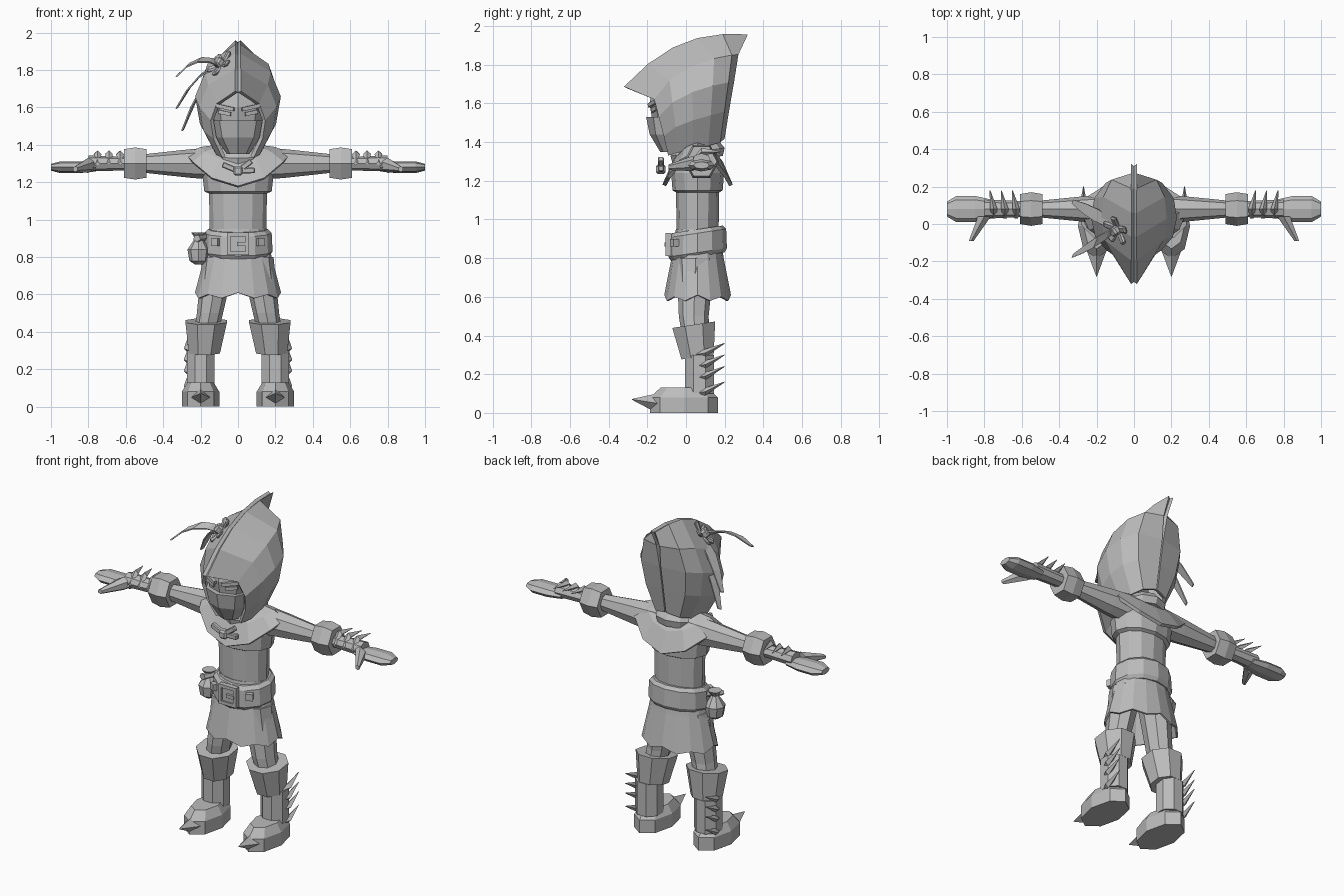
import bpy, bmesh, math
from mathutils import Vector, Matrix
from mathutils.bvhtree import BVHTree

default_cube = bpy.data.objects.get("Cube")
if default_cube:
    bpy.data.objects.remove(default_cube)

colour = (.5, .5, .5, 1)
grey = bpy.data.materials.new("plain grey")
grey.use_nodes = True
grey.diffuse_color = colour
grey.node_tree.nodes["Principled BSDF"].inputs["Base Color"].default_value = colour

POINT = .002


def finish(name, bm, mirror=False, thickness=None, bevel=None):
    """Turn a bmesh into a grey object with its modifiers."""
    bmesh.ops.recalc_face_normals(bm, faces=bm.faces)
    mesh = bpy.data.meshes.new(name)
    bm.to_mesh(mesh)
    bm.free()
    mesh.materials.append(grey)
    ob = bpy.data.objects.new(name, mesh)
    bpy.context.scene.collection.objects.link(ob)
    if bevel:
        modifier = ob.modifiers.new("bevel", 'BEVEL')
        modifier.width, modifier.segments = bevel, 1
    if thickness:
        ob.modifiers.new("thickness", 'SOLIDIFY').thickness = thickness
    if mirror:
        ob.modifiers.new("mirror", 'MIRROR')
    return ob


def skin(bm, rings, closed=True, caps=True):
    """Bridge neighbouring lists of points with quads."""
    loops = [[bm.verts.new(point) for point in ring] for ring in rings]
    for lower, upper in zip(loops, loops[1:]):
        pairs = list(zip(lower, upper))
        followers = pairs[1:] + pairs[:1] if closed else pairs[1:]
        for (a, b), (c, d) in zip(pairs, followers):
            bm.faces.new((a, c, d, b))
    if caps:
        bm.faces.new(loops[0])
        bm.faces.new(loops[-1])


def sweep(name, path, radii, sides=8, flat=1, turn=0, caps=True, warp=None, **options):
    """Loft polygons along a path, each lying square to the path's main axis."""
    path = [Vector(point) for point in path]
    span = path[-1] - path[0]
    main = max(range(3), key=lambda axis: abs(span[axis]))
    across, over = [Vector(row) for axis, row in enumerate(Matrix.Identity(3)) if axis != main]
    rings = []
    for centre, radius in zip(path, radii):
        angles = [math.tau * (side + turn) / sides for side in range(sides)]
        ring = [centre + radius * (across * math.sin(a) - over * flat * math.cos(a)) for a in angles]
        rings.append([warp(point) for point in ring] if warp else ring)
    bm = bmesh.new()
    skin(bm, rings, caps=caps)
    return finish(name, bm, **options)


def column(*heights, x=0, y=.06):
    return [(x, y, z) for z in heights]


def row(*reaches, y=.08, z=1.3):
    return [(x, y, z) for x in reaches]


def place(location, angle=0, axis='Y'):
    return Matrix.Translation(location) @ Matrix.Rotation(angle, 4, axis)


def box(name, frame, size, **options):
    bm = bmesh.new()
    bmesh.ops.create_cube(bm, size=1, matrix=frame @ Matrix.Diagonal(size).to_4x4())
    return finish(name, bm, **options)


def lean(point):
    """Raise the back of a ring."""
    return point + Vector((0, 0, point.y * .15))


def drape(point):
    """Lift cloth where it lies over the shoulders."""
    return point + Vector((0, 0, 2.2 * point.x ** 2))


# Torso, belt and ragged skirt
sweep("torso", column(.9, 1.14, 1.15, 1.24, 1.32, 1.4), (.15, .155, .18, .19, .16, .09), sides=12, flat=.72)
sweep("belt", column(.8, .82, .92, .94), (.17, .185, .18, .16), sides=12, flat=.82, warp=lean)
skirt = sweep("skirt", column(.95, .8, .6), (.15, .18, .23), sides=16, flat=.75, caps=False, thickness=.01)
for index, vertex in enumerate(skirt.data.vertices[-16:]):
    vertex.co.z += (.01, -.02, 0, -.02)[index % 4]

# Buckle frame with its plate and tongue, and a stud on each side
buckle = place((0, -.09, .87))
for side in range(4):
    turned = buckle @ Matrix.Rotation(side * math.tau / 4, 4, 'Y')
    box("buckle_frame", turned @ place((0, 0, .05)), (.12, .03, .02))
box("buckle_plate", buckle, (.1, .01, .1))
box("buckle_tongue", buckle @ place((.02, -.01, 0)), (.05, .02, .02))
box("belt_stud", place((.12, -.06, .88), .5, 'Z'), (.04, .03, .04), mirror=True)

# Pouch tied to the right of the belt
sweep("pouch", column(.76, .78, .84, .9, .93, x=-.21, y=.02), (.02, .05, .06, .02, .04))
sweep("pouch_tie", [(-.22, -.03, .9), (-.16, .06, .91)], (.02, .02), sides=5)

# Legs and boots with claws and spikes
sweep("leg", [(.1, .05, .8), (.15, .04, .5), (.19, .06, .3)], (.09, .07, .06), flat=1.1, mirror=True)
sweep("boot_foot", column(0, .08, .13, x=.2, y=-.01), (.1, .1, .07), flat=1.75, mirror=True)
sweep("boot_shaft", column(.1, .3, x=.2, y=.07), (.08, .08), turn=.5, mirror=True)
sweep("boot_cuff", [(.18, .06, .28), (.17, .04, .45)], (.09, .12), turn=.5, warp=lean, mirror=True)
sweep("toe_claw", [(.2, -.15, .05), (.2, -.28, .07)], (.05, POINT), sides=4, mirror=True)
for z in (.36, .3, .24, .16):
    hook = [(.25, .04, z - .06), (.27, .1, z - .05), (.27, .2, z)]
    sweep("boot_spike", hook, (.01, .02, POINT), sides=4, mirror=True)

# Arms, cuffs, hands and wrist spikes
sweep("upper_arm", row(.1, .25, .5), (.08, .07, .045), flat=1.1, mirror=True)
sweep("forearm", row(.5, .8), (.04, .05), flat=.85, mirror=True)
sweep("wrist_cuff", row(.49, .55, .61), (.08, .09, .08), sides=6, flat=1.1, turn=.5, mirror=True)
sweep("hand", row(.76, .85, .95, 1, z=1.28), (.05, .07, .07, .04), flat=.45, mirror=True)
sweep("thumb", [(.8, .04, 1.29), (.87, -.09, 1.27)], (.04, .015), sides=6, mirror=True)
for x in (.63, .69, .75):
    hook = [(x, .03, 1.3), (x, .08, 1.35), (x + .02, .18, 1.35)]
    sweep("wrist_spike", hook, (.01, .02, POINT), sides=4, mirror=True)

# Shawl over the shoulders, neck scarf and front knot
sweep("shawl", column(1.38, 1.3, 1.18), (.1, .2, .28), sides=12, flat=.65, caps=False, warp=drape, thickness=.02)
sweep("neck_scarf", column(1.3, 1.34, 1.38), (.13, .14, .11), sides=10, warp=lean)
knot = place((0, -.13, 1.26))
box("shawl_knot", knot, (.05, .05, .05), bevel=.01)
for angle in (.4, 2.5, 3.1):
    tail = knot @ Matrix.Rotation(angle, 4, 'Y') @ place((-.05, 0, 0))
    box("shawl_knot_tail", tail, (.08, .03, .03), bevel=.005)

# Head, cloth mask, eyes and brows
sweep("head", column(1.36, 1.5, 1.6, 1.68, y=-.07), (.06, .12, .14, .12), flat=.85)
sweep("face_mask", column(1.35, 1.44, 1.53, y=-.08), (.06, .12, .14), flat=.9)
face = place((.07, -.16, 1.57), .35, 'Z') @ Matrix.Rotation(-.2, 4, 'Y')
box("eye", face, (.07, .02, .02), mirror=True)
box("brow", face @ place((0, 0, .03)), (.1, .04, .02), mirror=True)


def hood_point(across, down):
    """Point on the left half: across runs from brim to back, down from ridge to hem."""
    angle = -1.1 + across * (math.tau / 4 + 1.1)
    width = .21 * max(math.cos(angle), 0) ** .6 * math.sin(2.6 * down ** .8)
    depth = .24 - .1 * down if down else .3
    ridge = 1.68 + .27 * (1 - (1 - across) ** 2.5)
    hem = 1.34 + .08 * across
    y = .04 + depth * math.sin(angle)
    if not down:
        y = (across * 2 - 1) * .31
    return Vector((width, y, ridge + (hem - ridge) * down ** 1.2))


# Pointed hood, mirrored about its ridge
bm = bmesh.new()
skin(bm, [[hood_point(i / 5, j / 4) for j in range(5)] for i in range(6)], closed=False, caps=False)
bmesh.ops.recalc_face_normals(bm, faces=bm.faces)
surface = BVHTree.FromBMesh(bm)
finish("hood", bm, mirror=True, thickness=.02)


def on_hood(x, y, z):
    """Frame lying on the hood with its z axis pointing outwards."""
    spot, normal, *_ = surface.find_nearest((abs(x), y, z))
    if normal.z < 0:
        normal.negate()
    if x < 0:
        spot.x, normal.x = -spot.x, -normal.x
    return Matrix.Translation(spot) @ normal.to_track_quat('Z', 'Y').to_matrix().to_4x4()


# Crossed patch on the left of the hood
patch = on_hood(.09, -.12, 1.8)
for angle in (.2, 1.8):
    box("hood_patch", patch @ Matrix.Rotation(angle, 4, 'Z'), (.1, .03, .03))

# Flower on the right of the hood
flower = on_hood(-.12, -.05, 1.86)
box("flower_centre", flower @ place((0, 0, .03)), (.05, .05, .05), bevel=.01)
for petal in range(5):
    turned = flower @ Matrix.Rotation(math.tau * petal / 5, 4, 'Z')
    box("flower_petal", turned @ place((.05, 0, .02), -.3), (.07, .04, .02), bevel=.008)

# Ribbons hanging from the flower
for tip in ((-.33, -.17, 1.77), (-.33, .12, 1.6), (-.3, .1, 1.48)):
    strips = []
    for step in range(5):
        t = step / 4
        middle = flower.translation.lerp(Vector(tip), t)
        middle.z += .25 * t * (1 - t)
        edge = Vector((.4, 1, .4)) * (.01 + .02 * math.sin(math.pi * t))
        strips.append((middle - edge, middle + edge))
    bm = bmesh.new()
    skin(bm, strips, closed=False, caps=False)
    finish("hood_ribbon", bm, thickness=.008)
